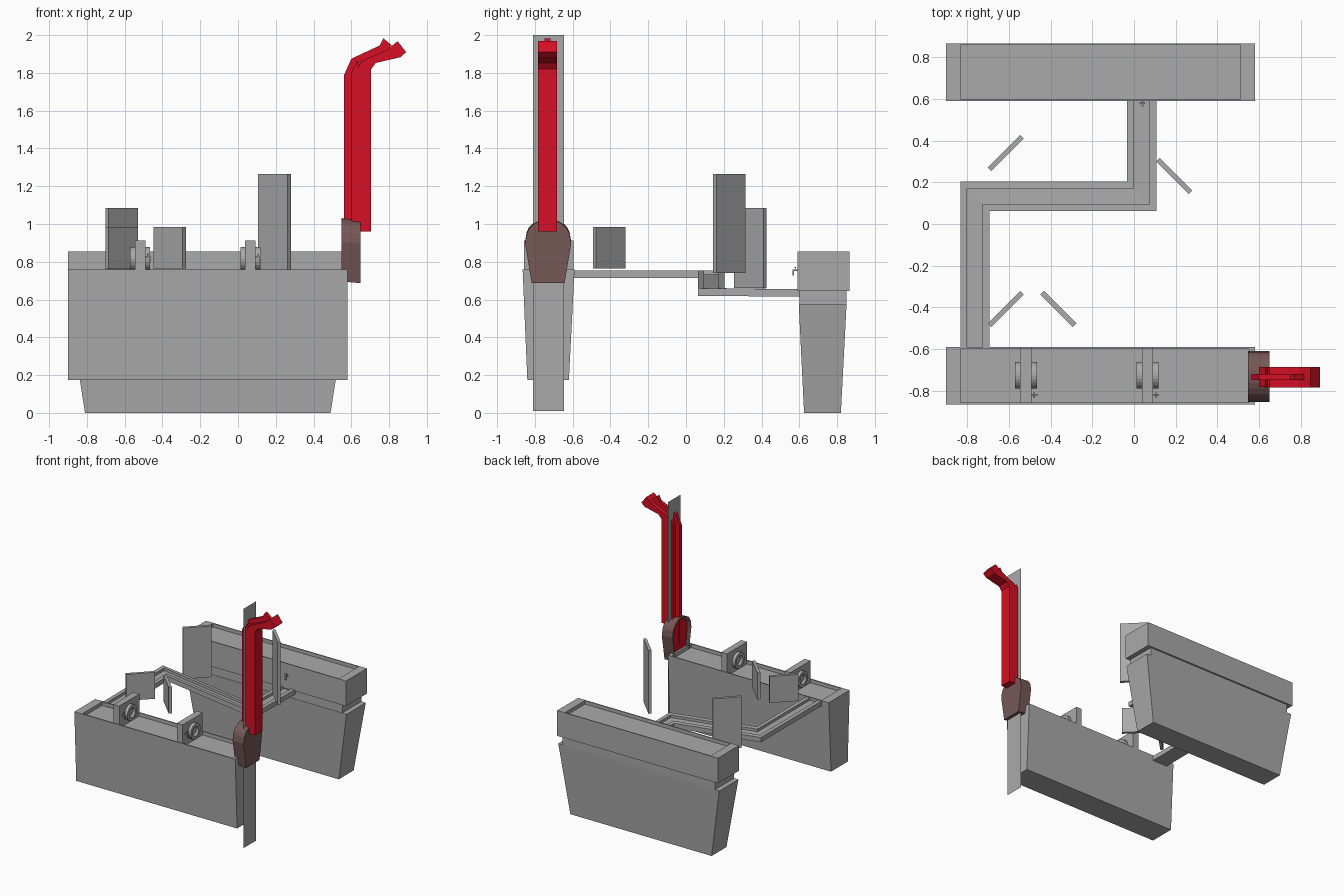
import bpy, bmesh, math
from mathutils import Vector

if "Cube" in bpy.data.objects:
    bpy.data.objects.remove(bpy.data.objects["Cube"])


def material(name, rgb):
    m = bpy.data.materials.new(name)
    m.diffuse_color = (*rgb, 1)
    m.use_nodes = True
    m.node_tree.nodes["Principled BSDF"].inputs["Base Color"].default_value = m.diffuse_color
    return m


GREY = material("plain grey", (0.40, 0.40, 0.40))
RED = material("bright red", (0.66, 0.005, 0.018))
BROWN = material("dull brown", (0.18, 0.098, 0.095))


def finish(name, bm, *mats):
    bmesh.ops.recalc_face_normals(bm, faces=bm.faces)
    me = bpy.data.meshes.new(name)
    bm.to_mesh(me)
    bm.free()
    for m in mats:
        me.materials.append(m)
    ob = bpy.data.objects.new(name, me)
    bpy.context.collection.objects.link(ob)
    return ob


def loft(bm, rings, cap=True, closed=False):
    """Join rings of points with quads; optionally cap the two ends."""
    vs = [[bm.verts.new(p) for p in r] for r in rings]
    n = len(vs[0])
    pairs = list(zip(vs, vs[1:])) + ([(vs[-1], vs[0])] if closed else [])
    for a, b in pairs:
        for i in range(n):
            j = (i + 1) % n
            bm.faces.new((a[i], a[j], b[j], b[i]))
    if cap:
        return bm.faces.new(vs[0]), bm.faces.new(vs[-1])


def rect(x0, x1, y0, y1, z):
    return [(x0, y0, z), (x1, y0, z), (x1, y1, z), (x0, y1, z)]


def box(name, x0, x1, y0, y1, z0, z1, mat=GREY):
    bm = bmesh.new()
    loft(bm, [rect(x0, x1, y0, y1, z0), rect(x0, x1, y0, y1, z1)])
    return finish(name, bm, mat)


# Front planter: tapered in depth only, with a shallow sunken top
bm = bmesh.new()
loft(bm, [rect(-.9, .58, -.84, -.62, .175), rect(-.9, .58, -.865, -.59, .76),
          rect(-.83, .55, -.855, -.598, .76), rect(-.83, .55, -.855, -.598, .73)])
finish("front_planter", bm, GREY)

# Back planter: fully tapered body, recessed neck, upright rim band, sunken top
bm = bmesh.new()
loft(bm, [rect(-.81, .49, .625, .82, 0), rect(-.9, .58, .597, .85, .575),
          rect(-.86, .54, .60, .85, .575), rect(-.86, .54, .60, .85, .645),
          rect(-.9, .58, .59, .865, .645), rect(-.9, .58, .59, .865, .855),
          rect(-.83, .51, .598, .857, .855), rect(-.83, .51, .598, .857, .825)])
finish("back_planter", bm, GREY)

# Water channel: U-shaped section swept with mitred corners
path = [Vector(p) for p in ((-.762, -.60, .755), (-.762, .133, .755),
                            (.037, .133, .66), (.037, .60, .655))]
section = [(-.07, 0), (-.037, 0), (-.037, -.022), (.037, -.022),
           (.037, 0), (.07, 0), (.07, -.04), (-.07, -.04)]
rings = []
for i, p in enumerate(path):
    dirs = []
    if i > 0:
        dirs.append((p - path[i - 1]).to_2d().normalized())
    if i < len(path) - 1:
        dirs.append((path[i + 1] - p).to_2d().normalized())
    norms = [Vector((d.y, -d.x)) for d in dirs]
    side = sum(norms, Vector((0, 0)))
    side = side / side.length
    side /= side.dot(norms[0])
    rings.append([(p.x + side.x * u, p.y + side.y * u, p.z + v) for u, v in section])
bm = bmesh.new()
loft(bm, rings)
finish("water_channel", bm, GREY)

# Diagonal upright panels
for i, (x, y, z0, z1, ang) in enumerate(((-.615, .34, .66, 1.085, 45),
                                         (.193, .23, .74, 1.265, -45),
                                         (-.615, -.407, .765, .985, 45),
                                         (-.362, -.407, .765, .985, -45))):
    ob = box(f"panel_{i + 1}", -.11, .11, -.012, .012, z0, z1)
    ob.location = (x, y, 0)
    ob.rotation_euler.z = math.radians(ang)


def tap(name, x, y, z, ang):
    """Small spout: a pipe pointing out with a drooping tip and a handle."""
    bm = bmesh.new()
    for a, b in (((-.005, -.028, -.005), (.005, .003, .005)),
                 ((-.005, -.028, -.028), (.005, -.019, -.005)),
                 ((-.013, -.017, .012), (.013, -.010, .018)),
                 ((-.003, -.016, .005), (.003, -.011, .012))):
        loft(bm, [rect(a[0], b[0], a[1], b[1], a[2]), rect(a[0], b[0], a[1], b[1], b[2])])
    ob = finish(name, bm, GREY)
    ob.location = (x, y, z)
    ob.rotation_euler.z = math.radians(ang)


# Cross frames in the front planter, with round arches on both faces and a tap
for i, x in enumerate((-.518, .065)):
    box(f"cross_frame_{i + 1}", x - .027, x + .027, -.858, -.595, .725, .913)
    for s in (-1, 1):
        bm = bmesh.new()
        arcs = []
        for r, d in ((.064, .0), (.064, .026), (.040, .026), (.030, .010)):
            arcs.append([(x + s * (.027 + d),
                          -.725 + r * math.cos(t * math.tau / 24),
                          .815 + r * math.sin(t * math.tau / 24)) for t in range(24)])
        loft(bm, arcs)
        finish(f"arch_{i + 1}_{'left' if s < 0 else 'right'}", bm, GREY)
    tap(f"frame_tap_{i + 1}", x + .027, -.82, .825, 90)
tap("back_planter_tap", .04, .592, .755, 0)

# Thin upright backing plate
bm = bmesh.new()
bm.faces.new([bm.verts.new(p) for p in ((.618, -.81, .01), (.618, -.645, .01),
                                        (.618, -.645, 2), (.618, -.81, 2))])
finish("backing_plate", bm, GREY)

# Socket: shield outline with a round top, red recessed face on the inner side
Y = -.73
half = [(.087, .69), (.122, .90)]
outline = [(Y + u, z) for u, z in half]
outline += [(Y + .118 * math.cos(a), .925 + .10 * math.sin(a))
            for a in [math.pi * k / 12 for k in range(13)]]
outline += [(Y - u, z) for u, z in reversed(half)]
bm = bmesh.new()
inner, outer = loft(bm, [[(.547, y, z + .006) for y, z in outline],
                         [(.648, y, z - .003) for y, z in outline]])
bm.normal_update()
bmesh.ops.inset_region(bm, faces=[inner], thickness=.025)
inner.material_index = 1
bmesh.ops.translate(bm, verts=inner.verts, vec=(.02, 0, 0))
finish("socket", bm, BROWN, RED)


def bar(name, profile, y0, y1):
    """Side outline in x and z, extruded along y."""
    bm = bmesh.new()
    loft(bm, [[(x, y0, z) for x, z in profile], [(x, y1, z) for x, z in profile]])
    return finish(name, bm, RED)


# Lever: wide bar, bent over at the top, with a slim rib behind it
bar("lever_bar", [(.622, .96), (.622, 1.80), (.65, 1.86), (.79, 1.922), (.845, 1.968),
                  (.89, 1.91), (.86, 1.883), (.73, 1.853), (.705, 1.82), (.705, .96)],
    -.784, -.684)
bar("lever_rib", [(.562, .80), (.562, 1.79), (.60, 1.875), (.75, 1.945), (.77, 1.983),
                  (.815, 1.945), (.79, 1.92), (.645, 1.85), (.622, 1.79), (.622, .80)],
    -.748, -.718)
bar("lever_back", [(.60, .90), (.60, 1.80), (.63, 1.865), (.64, 1.85), (.628, 1.80), (.628, .90)],
    -.782, -.686)
